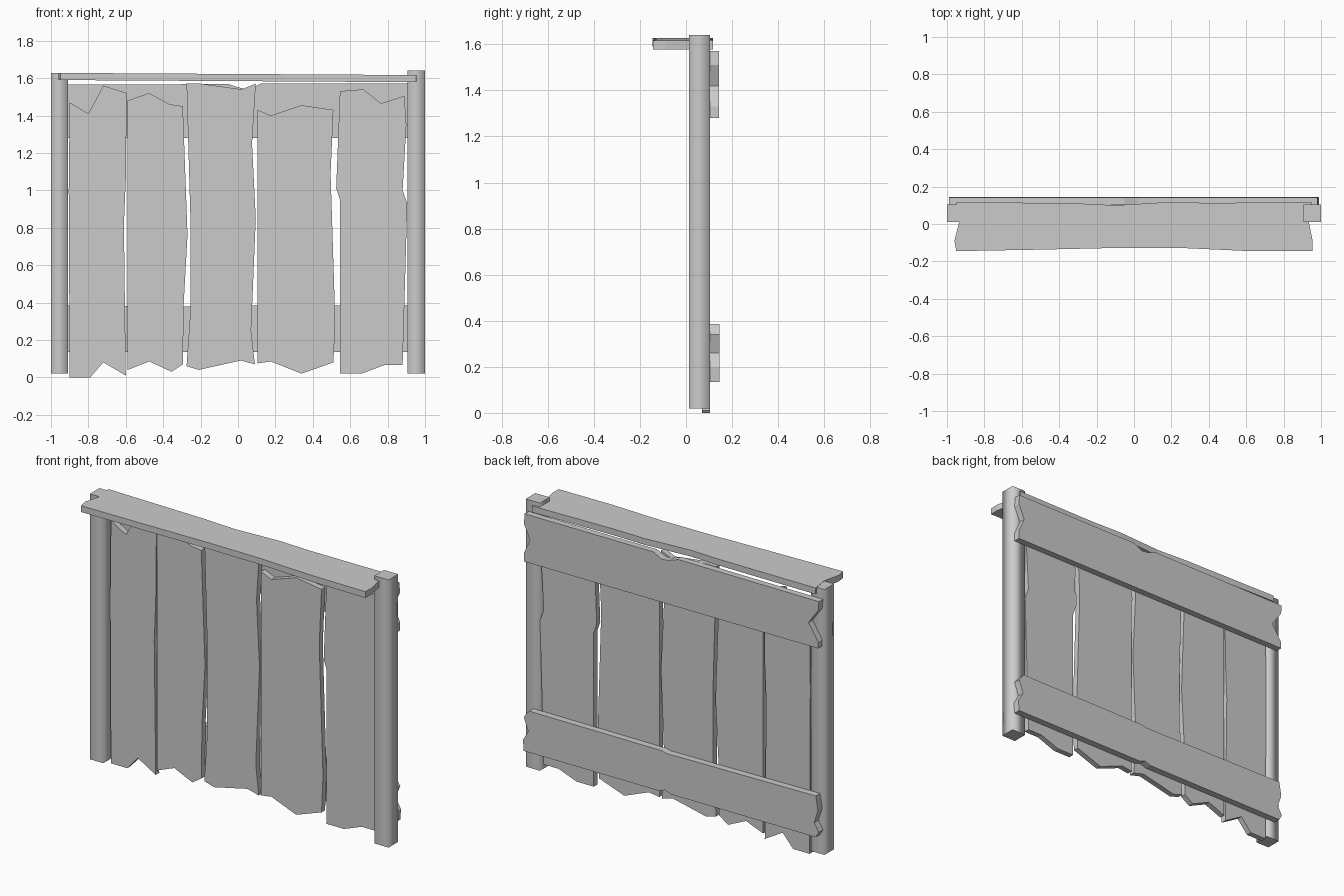
import bpy, bmesh


def slab(name, outline, place, lo, hi):
    """Extrude a 2D outline between depths lo and hi; place maps (u, v, depth) to xyz."""
    bm = bmesh.new()
    rings = [[bm.verts.new(place(u, v, d)) for u, v in outline] for d in (lo, hi)]
    bm.faces.new(rings[0])
    bm.faces.new(rings[1])
    n = len(outline)
    for i in range(n):
        j = (i + 1) % n
        bm.faces.new((rings[0][i], rings[0][j], rings[1][j], rings[1][i]))
    bmesh.ops.recalc_face_normals(bm, faces=bm.faces)
    me = bpy.data.meshes.new(name)
    bm.to_mesh(me)
    bm.free()
    ob = bpy.data.objects.new(name, me)
    bpy.context.collection.objects.link(ob)
    return ob


def upright(u, v, d):
    return (u, d, v)


# Vertical planks: ragged tops and bottoms, wavy sides
planks = [
    [(-.9, 1.47), (-.8, 1.41), (-.72, 1.56), (-.595, 1.52), (-.6, 1.06), (-.61, .82),
     (-.6, .01), (-.72, .08), (-.79, 0), (-.9, 0), (-.905, 1)],
    [(-.59, 1.48), (-.475, 1.52), (-.365, 1.46), (-.295, 1.45), (-.27, .76), (-.29, .4),
     (-.295, .07), (-.355, .03), (-.475, .085), (-.59, .04)],
    [(-.275, 1.57), (-.2, 1.57), (.02, 1.54), (.095, 1.57), (.075, 1.25), (.095, .85),
     (.07, .25), (.09, .07), (.015, .09), (-.21, .04), (-.275, .06), (-.255, .35), (-.255, .87)],
    [(.105, 1.43), (.175, 1.4), (.34, 1.455), (.51, 1.43), (.495, 1.09), (.52, .3),
     (.51, .08), (.34, .02), (.175, .085), (.105, .075)],
    [(.545, 1.53), (.67, 1.54), (.765, 1.465), (.89, 1.505), (.9, 1.35), (.88, 1), (.905, .93),
     (.88, .065), (.78, .065), (.66, .02), (.545, .02), (.545, .95), (.525, 1.01)],
]
for i, outline in enumerate(planks):
    slab(f"plank_{i + 1}", outline, upright, .07, .104)

# Side posts: square section, sides smooth shaded, flat ends
for name, x0, x1, top in (("left_post", -1, -.91, 1.626), ("right_post", .905, 1, 1.64)):
    post = slab(name, [(x0, .012), (x1, .012), (x1, .104), (x0, .104)],
                lambda u, v, d: (u, v, d), .02, top)
    for p in post.data.polygons:
        p.use_smooth = abs(p.normal.z) < .5

# Back rails with splintered ends and a chip near the middle
upper = [(-.985, 1.28), (.985, 1.28), (.985, 1.33), (.945, 1.42), (.985, 1.51), (.98, 1.57),
         (.12, 1.57), (.06, 1.54), (.02, 1.545), (-.05, 1.568), (-.99, 1.565),
         (-.985, 1.51), (-.92, 1.42), (-.985, 1.32)]
lower = [(-.97, .135), (0, .135), (.04, .15), (.08, .135), (.985, .135), (.99, .2),
         (.955, .26), (.985, .34), (.95, .385), (.06, .383), (.03, .375), (-.97, .385),
         (-.985, .3), (-.96, .22), (-.99, .17)]
slab("upper_back_rail", upper, upright, .104, .143)
slab("lower_back_rail", lower, upright, .104, .145)

# Top cap board, dropping slightly to the right
cap = [(-.95, -.145), (-.5, -.137), (-.1, -.128), (.25, -.128), (.6, -.144), (.953, -.144),
       (.955, -.09), (.935, .01), (.95, .118), (.4, .112), (.2, .118), (-.1, .1), (-.3, .11),
       (-.95, .118), (-.935, .01), (-.96, -.09)]
slab("top_cap_board", cap, lambda u, v, d: (u, v, d - .006 * u), 1.584, 1.622)
